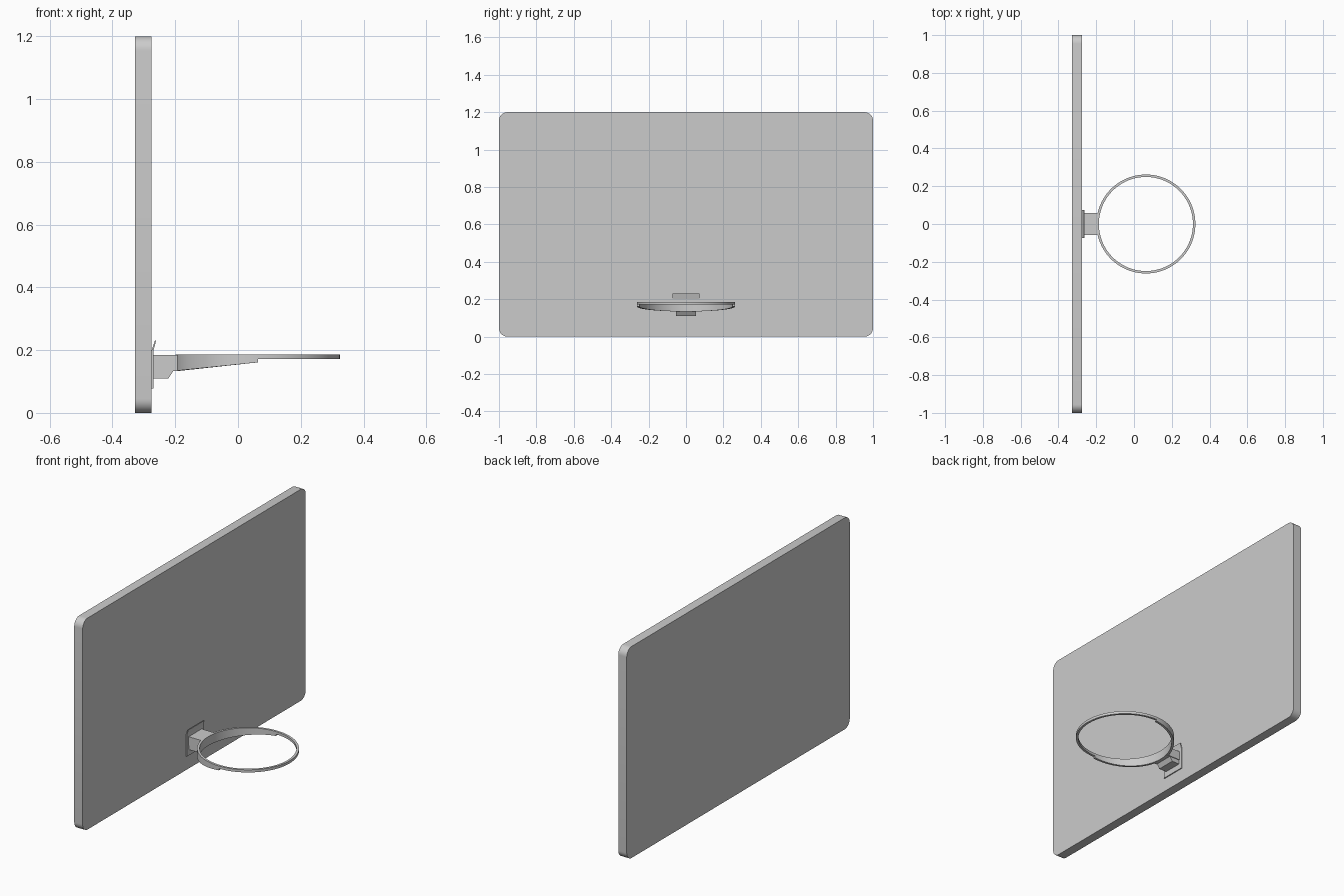
import bpy, math

if "Cube" in bpy.data.objects:
    bpy.data.objects.remove(bpy.data.objects["Cube"])

CX, R_OUT, R_IN = 0.063, 0.262, 0.249
TOP = 0.186


def make(name, verts, faces, smooth=False):
    mesh = bpy.data.meshes.new(name)
    mesh.from_pydata(verts, [], faces)
    obj = bpy.data.objects.new(name, mesh)
    bpy.context.collection.objects.link(obj)
    if smooth:
        bpy.ops.object.select_all(action='DESELECT')
        obj.select_set(True)
        bpy.context.view_layer.objects.active = obj
        bpy.ops.object.shade_smooth_by_angle(angle=math.radians(35))
    return obj


def prism(name, a, b, smooth=False):
    """Solid joining two matching outlines."""
    n = len(a)
    faces = [(i, (i + 1) % n, n + (i + 1) % n, n + i) for i in range(n)]
    faces += [tuple(reversed(range(n))), tuple(range(n, 2 * n))]
    return make(name, a + b, faces, smooth)


def side_profile(name, pts, half):
    """Extrude an (x, z) outline across y."""
    return prism(name, [(x, half, z) for x, z in pts], [(x, -half, z) for x, z in pts])


def band(name, angles, top, bottom, closed):
    """Curved wall between the ring radii; bottom may vary with x."""
    verts = []
    for t in angles:
        c, s = math.cos(t), math.sin(t)
        zb = bottom(CX + R_OUT * c)
        verts += [(CX + r * c, r * s, z) for r, z in
                  ((R_IN, zb), (R_OUT, zb), (R_OUT, top), (R_IN, top))]
    n = len(angles)
    faces = []
    for i in range(n if closed else n - 1):
        a, b = 4 * i, 4 * ((i + 1) % n)
        faces += [(a + k, b + k, b + (k + 1) % 4, a + (k + 1) % 4) for k in range(4)]
    if not closed:
        e = 4 * (n - 1)
        faces += [(0, 1, 2, 3), (e + 3, e + 2, e + 1, e)]
    return make(name, verts, [f[::-1] for f in faces], True)


# Backboard with rounded corners
r = 0.045
outline = []
for k, (cy, cz) in enumerate([(1 - r, 1.2 - r), (r - 1, 1.2 - r), (r - 1, r), (1 - r, r)]):
    for i in range(9):
        t = math.pi / 2 * (k + i / 8)
        outline.append((cy + r * math.cos(t), cz + r * math.sin(t)))
prism("backboard", [(-0.328, y, z) for y, z in outline],
      [(-0.275, y, z) for y, z in outline], True)

# Ring and the deeper support band around its back half
N = 96
band("rim", [2 * math.pi * i / N for i in range(N)], TOP, lambda x: 0.171, True)
band("rim_support", [math.pi * (0.5 + i / 48) for i in range(49)], 0.171,
     lambda x: 0.134 + 0.027 * (x + 0.199) / 0.262, False)

# Mounting plate with its top lip bent forward
side_profile("mount_plate", [(-0.275, 0.078), (-0.269, 0.078), (-0.269, 0.2),
                             (-0.261, 0.23), (-0.265, 0.23), (-0.275, 0.2)], 0.073)

# Arm joining plate and ring, its front following the ring
arm = [(-0.27, 0.058), (-0.27, -0.058)]
for i in range(9):
    y = -0.058 + 0.116 * i / 8
    arm.append((CX - math.sqrt(0.256 ** 2 - y * y), y))
prism("rim_arm", [(x, y, 0.134) for x, y in arm], [(x, y, TOP - 0.001) for x, y in arm])

# Sloped block under the arm
side_profile("lower_block", [(-0.27, 0.11), (-0.222, 0.11), (-0.205, 0.135),
                             (-0.27, 0.135)], 0.054)
